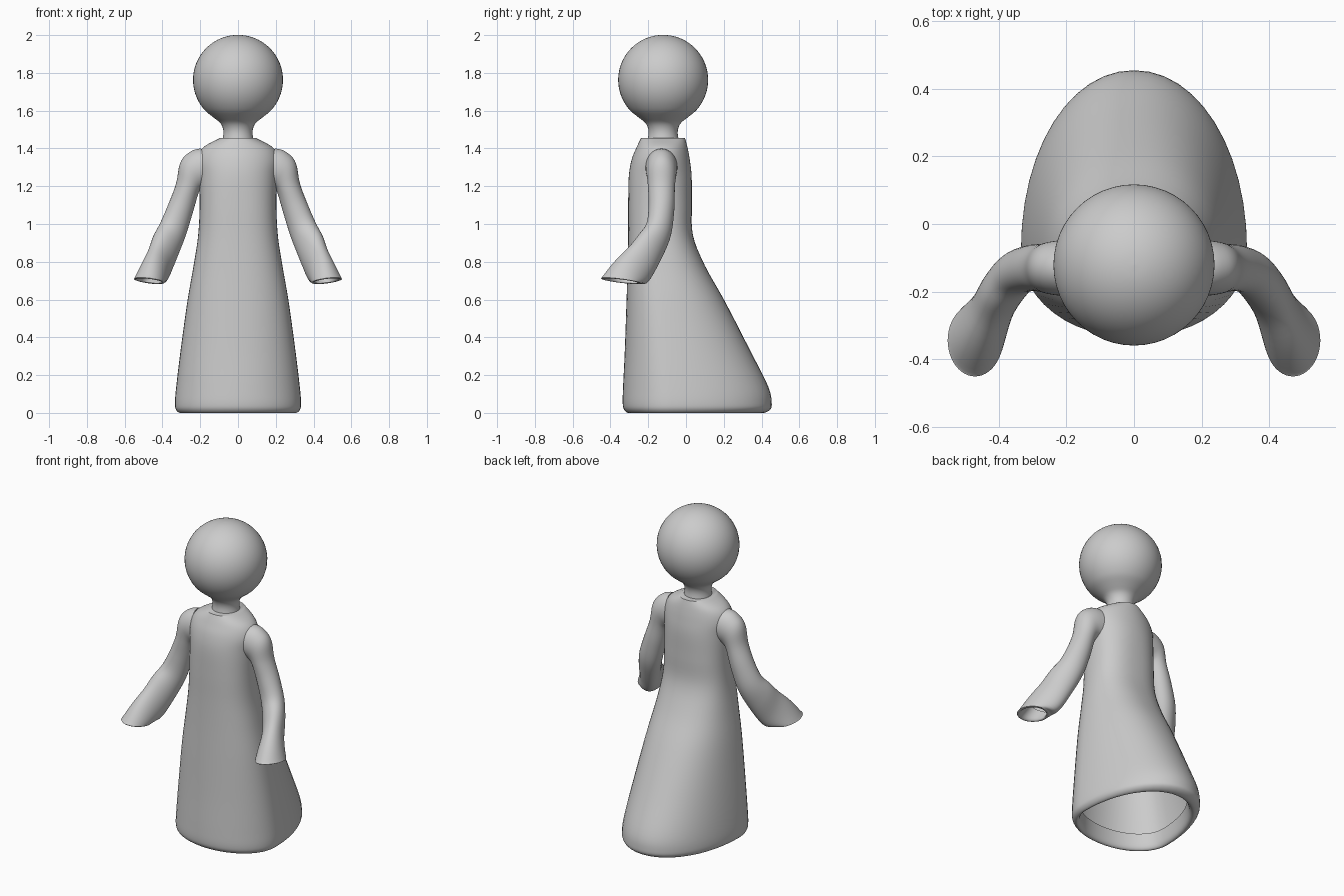
import bpy, math


def interpolate(keys, steps):
    """Catmull-Rom blend between key rings."""
    out = []
    for i in range(len(keys) - 1):
        quad = [keys[max(i - 1, 0)], keys[i], keys[i + 1], keys[min(i + 2, len(keys) - 1)]]
        for s in range(steps):
            t = s / steps
            out.append([0.5 * (2 * b + (c - a) * t + (2 * a - 5 * b + 4 * c - d) * t * t
                               + (3 * b - a - 3 * c + d) * t ** 3)
                        for a, b, c, d in zip(*quad)])
    out.append(list(keys[-1]))
    return out


def loft(name, keys, steps=5, sides=48, cap_start=False, mirror=False, angle=50):
    """Skin rings of (cx, cy, cz, rx, r_front, r_back, slope_x, slope_y, exponent)."""
    verts, faces = [], []
    rings = interpolate(keys, steps)
    for cx, cy, cz, rx, rf, rb, sx, sy, n in rings:
        for k in range(sides):
            a = 2 * math.pi * k / sides
            c, s = math.cos(a), math.sin(a)
            dx = rx * math.copysign(abs(c) ** (2 / n), c)
            dy = (rb if s > 0 else rf) * math.copysign(abs(s) ** (2 / n), s)
            verts.append((cx + dx, cy + dy, cz + sx * dx + sy * dy))
    for r in range(len(rings) - 1):
        for k in range(sides):
            a, b = r * sides + k, r * sides + (k + 1) % sides
            faces.append((a, a + sides, b + sides, b))
    if cap_start:
        faces.append(tuple(range(sides)))
    mesh = bpy.data.meshes.new(name)
    mesh.from_pydata(verts, [], faces)
    obj = bpy.data.objects.new(name, mesh)
    bpy.context.collection.objects.link(obj)
    bpy.context.view_layer.objects.active = obj
    obj.select_set(True)
    bpy.ops.object.shade_smooth_by_angle(angle=math.radians(angle))
    obj.select_set(False)
    if mirror:
        obj.modifiers.new("Mirror", 'MIRROR')
    return obj


# Robe: z, half width, front y, back y, y of widest point, section exponent
robe = [
    (1.455, 0.095, -0.238, -0.005, -0.125, 2.3),
    (1.405, 0.185, -0.262, 0.008, -0.13, 2.0),
    (1.34, 0.215, -0.288, 0.02, -0.13, 2.0),
    (1.25, 0.207, -0.303, 0.03, -0.13, 2.2),
    (1.10, 0.203, -0.306, 0.031, -0.13, 2.4),
    (0.94, 0.211, -0.306, 0.037, -0.13, 2.4),
    (0.78, 0.235, -0.309, 0.10, -0.13, 2.3),
    (0.59, 0.268, -0.315, 0.206, -0.12, 2.2),
    (0.33, 0.304, -0.324, 0.34, -0.10, 2.1),
    (0.14, 0.327, -0.333, 0.435, -0.085, 2.05),
    (0.05, 0.334, -0.335, 0.454, -0.08, 2.05),
    (0.015, 0.327, -0.326, 0.443, -0.08, 2.05),
    (0.0, 0.305, -0.303, 0.405, -0.08, 2.05),
    (0.025, 0.288, -0.286, 0.375, -0.08, 2.05),
    (0.10, 0.283, -0.282, 0.355, -0.08, 2.05),
]
loft("robe", [(0, yc, z, w, yc - f, b - yc, 0, 0, n) for z, w, f, b, yc, n in robe],
     cap_start=True)

# Sleeved arm, with the cuff turned inward
sleeve = [
    (0.165, -0.13, 1.30, 0.030, 0.085, 3.3, 0.0),
    (0.215, -0.13, 1.285, 0.046, 0.082, 2.0, 0.0),
    (0.247, -0.13, 1.255, 0.060, 0.077, 1.1, 0.0),
    (0.268, -0.13, 1.19, 0.060, 0.071, 0.4, 0.0),
    (0.303, -0.13, 1.085, 0.064, 0.068, 0.38, -0.15),
    (0.345, -0.145, 0.97, 0.068, 0.065, 0.45, -0.45),
    (0.385, -0.19, 0.88, 0.067, 0.062, 0.6, -0.9),
    (0.42, -0.25, 0.79, 0.065, 0.065, 0.55, -1.1),
    (0.462, -0.33, 0.712, 0.080, 0.100, 0.15, -0.25),
    (0.47, -0.345, 0.699, 0.079, 0.105, 0.13, -0.13),
    (0.467, -0.341, 0.703, 0.064, 0.086, 0.13, -0.15),
    (0.447, -0.305, 0.738, 0.056, 0.070, 0.25, -0.4),
]
loft("arm", [(x, y, z, rx, ry, ry, sx, sy, 2) for x, y, z, rx, ry, sx, sy in sleeve],
     mirror=True)

# Head with flared neck
R, CZ, CY = 0.238, 1.763, -0.121
head = [(CZ + R * math.cos(a), max(R * math.sin(a), 0.0005))
        for a in (math.radians(d) for d in range(0, 136, 9))]
head += [(1.562, 0.127), (1.537, 0.096), (1.51, 0.081), (1.48, 0.077), (1.445, 0.082)]
loft("head", [(0, CY, z, r, r, r, 0, 0, 2) for z, r in head], steps=3, cap_start=True)
